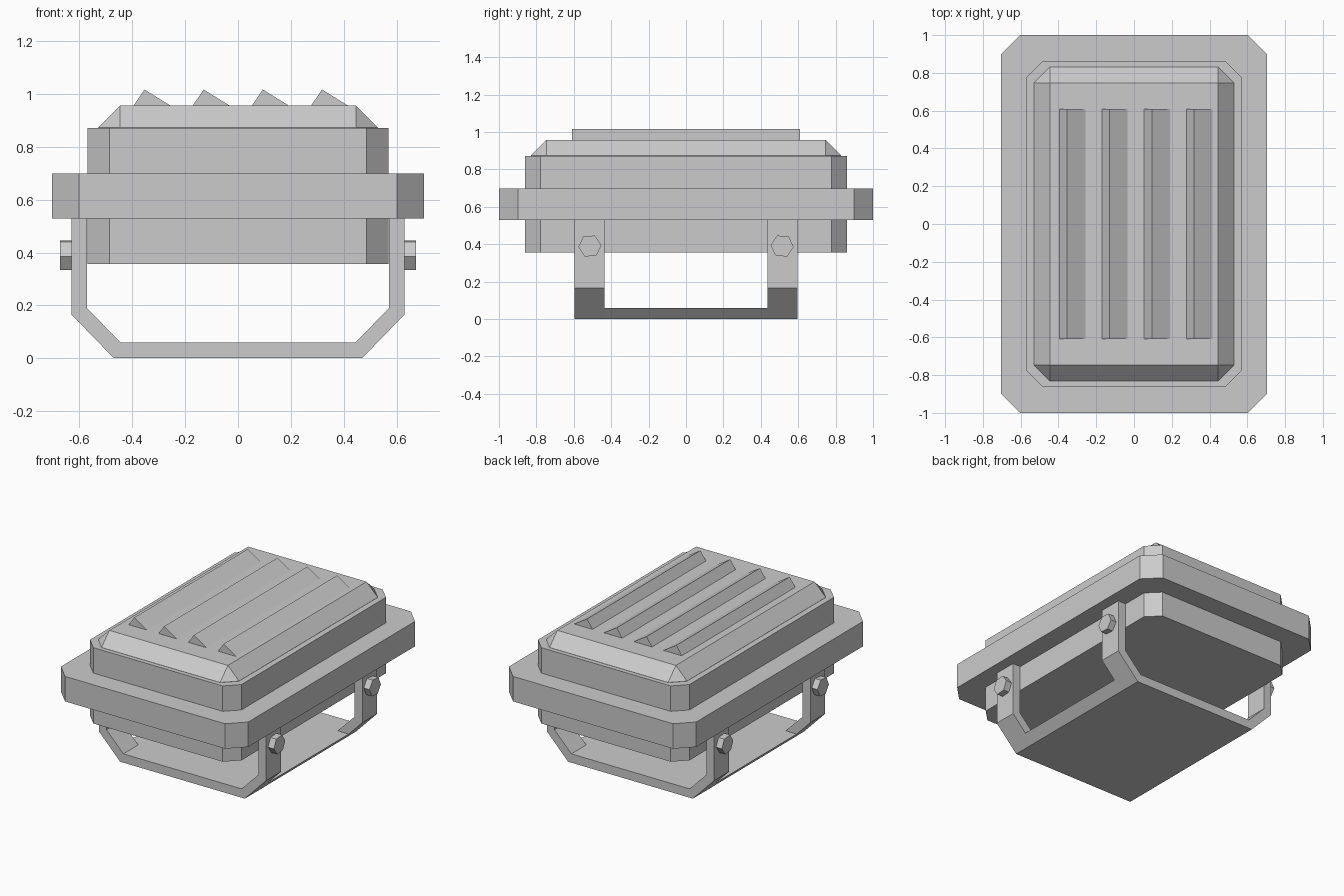
import bpy
import bmesh
import math
from mathutils import Vector

cube = bpy.data.objects.get("Cube")
if cube:
    bpy.data.objects.remove(cube, do_unlink=True)

grey = bpy.data.materials.new("light grey metal")
grey.use_nodes = True
COLOUR = (0.6, 0.6, 0.6, 1)
grey.diffuse_color = COLOUR
grey.node_tree.nodes["Principled BSDF"].inputs["Base Color"].default_value = COLOUR


def finish(bm, name):
    bmesh.ops.recalc_face_normals(bm, faces=bm.faces)
    mesh = bpy.data.meshes.new(name)
    bm.to_mesh(mesh)
    bm.free()
    mesh.materials.append(grey)
    obj = bpy.data.objects.new(name, mesh)
    bpy.context.collection.objects.link(obj)
    return obj


def prism(name, points, direction):
    """Extrude a closed outline along a direction."""
    bm = bmesh.new()
    face = bm.faces.new([bm.verts.new(p) for p in points])
    new = bmesh.ops.extrude_face_region(bm, geom=[face])["geom"]
    moved = [v for v in new if isinstance(v, bmesh.types.BMVert)]
    bmesh.ops.translate(bm, verts=moved, vec=Vector(direction))
    return finish(bm, name)


def cut_corner_slab(name, hx, hy, cut, z0, z1):
    """Upright slab whose four corners are cut off."""
    quarter = [(hx, hy - cut), (hx - cut, hy)]
    outline = []
    for sx, sy in ((1, 1), (-1, 1), (-1, -1), (1, -1)):
        pts = quarter if sx * sy > 0 else quarter[::-1]
        outline += [(sx * x, sy * y, z0) for x, y in pts]
    prism(name, outline, (0, 0, z1 - z0))


# Housing and the wide rim around it
cut_corner_slab("housing", 0.57, 0.86, 0.083, 0.356, 0.872)
cut_corner_slab("rim", 0.705, 1.0, 0.103, 0.529, 0.699)

# Bevelled lid, its lower half sunk into the housing
bm = bmesh.new()
bmesh.ops.create_cube(bm, size=1)
bmesh.ops.scale(bm, verts=bm.verts, vec=(1.06, 1.66, 0.4))
bmesh.ops.translate(bm, verts=bm.verts, vec=(0, 0, 0.757))
bmesh.ops.bevel(bm, geom=bm.edges[:], offset=0.084, segments=1,
                profile=0.5, affect='EDGES')
finish(bm, "lid")

# Slanted louvres on the lid
for i in range(4):
    x = -0.396 + i * 0.224
    tri = [(x, 0.955), (x + 0.042, 1.017), (x + 0.142, 0.955)]
    prism(f"louvre_{i + 1}", [(px, -0.61, pz) for px, pz in tri], (0, 1.22, 0))

# Two U-shaped bracket frames
outer = [(0.63, 0.53), (0.63, 0.165), (0.47, 0)]
inner = [(0.572, 0.53), (0.572, 0.19), (0.445, 0.06)]


def mirrored(half):
    return half + [(-x, z) for x, z in reversed(half)]


loop = mirrored(outer) + mirrored(inner)[::-1]
for name, y in (("front_bracket", -0.597), ("back_bracket", 0.437)):
    prism(name, [(px, y, pz) for px, pz in loop], (0, 0.16, 0))

# Base plate joining the two frames
plate = mirrored([(0.528, 0.06), (0.47, 0)])
prism("base_plate", [(px, -0.437, pz) for px, pz in plate], (0, 0.874, 0))

# Hexagonal bolts on the bracket legs
for side, sx in (("left", 1), ("right", -1)):
    for end, sy in (("front", -1), ("back", 1)):
        hexagon = []
        for k in range(6):
            a = math.radians(60 * k + 5)
            hexagon.append((sx * 0.62, sy * (0.514 - 0.062 * math.cos(a)),
                            0.39 + 0.062 * math.sin(a)))
        prism(f"{end}_{side}_bolt", hexagon, (sx * 0.053, 0, 0))
